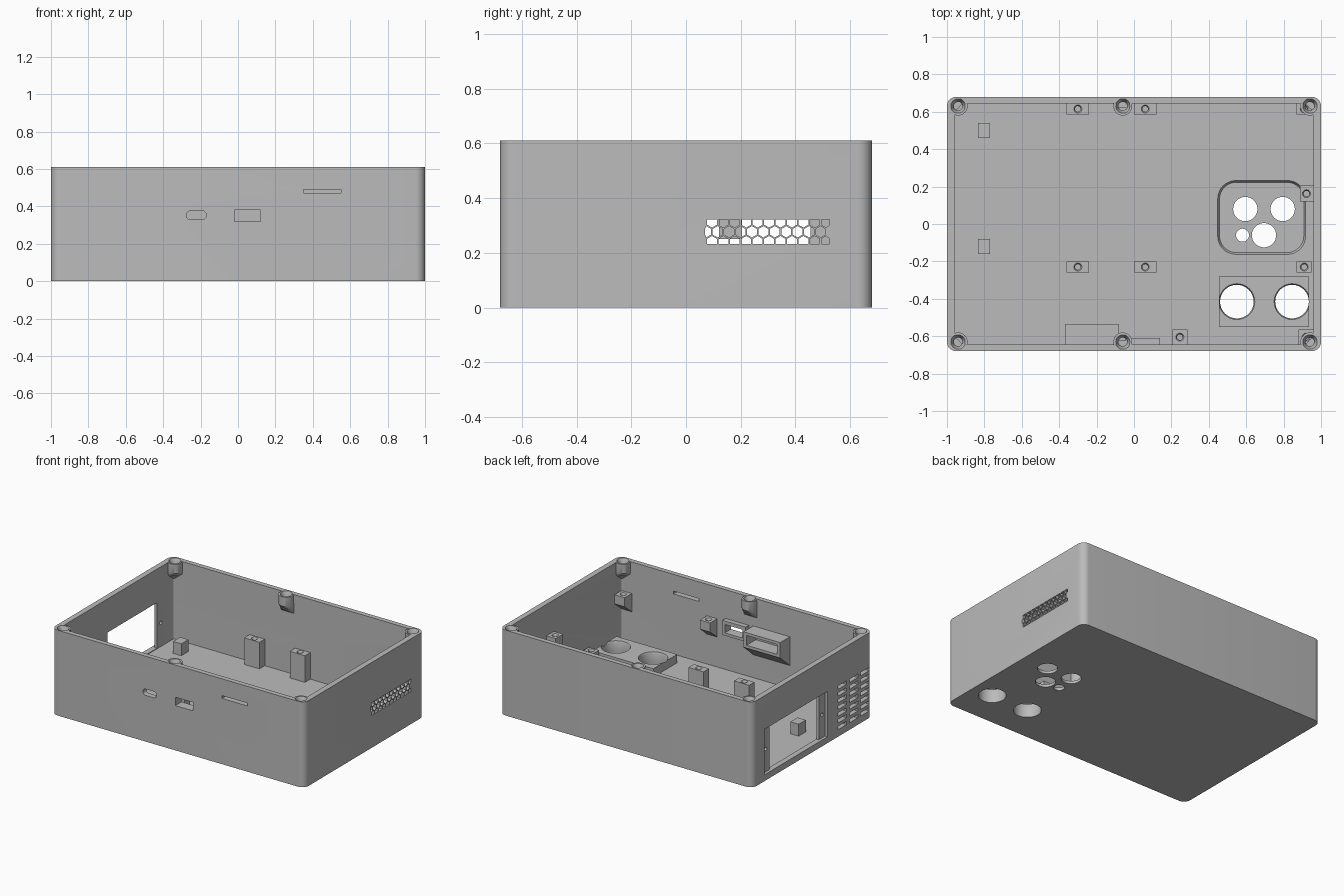
import bpy, bmesh, math

if "Cube" in bpy.data.objects:
    bpy.data.objects.remove(bpy.data.objects["Cube"])

grey = bpy.data.materials.new("grey plastic")
grey.use_nodes = True
grey.diffuse_color = (0.5, 0.5, 0.5, 1)
grey.node_tree.nodes["Principled BSDF"].inputs["Base Color"].default_value = (0.5, 0.5, 0.5, 1)

parts, cutters = [], []


def solid(name, *hulls, cutter=False):
    """One object made of one convex solid per point list."""
    bm = bmesh.new()
    for pts in hulls:
        verts = [bm.verts.new(p) for p in pts]
        out = bmesh.ops.convex_hull(bm, input=verts)
        junk = set(out["geom_interior"]) | set(out["geom_unused"])
        bmesh.ops.delete(bm, geom=[g for g in junk if isinstance(g, bmesh.types.BMVert)], context="VERTS")
    bmesh.ops.dissolve_limit(bm, angle_limit=0.01, verts=bm.verts, edges=bm.edges)
    bmesh.ops.recalc_face_normals(bm, faces=bm.faces)
    me = bpy.data.meshes.new(name)
    bm.to_mesh(me)
    bm.free()
    me.materials.append(grey)
    ob = bpy.data.objects.new(name, me)
    bpy.context.collection.objects.link(ob)
    ob.hide_render = cutter
    (cutters if cutter else parts).append(ob)
    return ob


def box(x0, x1, y0, y1, z0, z1):
    return [(x, y, z) for x in (x0, x1) for y in (y0, y1) for z in (z0, z1)]


def disc(x, y, r, z, n=32):
    return [(x + r * math.cos(a), y + r * math.sin(a), z) for a in (math.tau * i / n for i in range(n))]


def cone(x, y, z0, r0, z1, r1):
    return disc(x, y, r0, z0) + disc(x, y, r1, z1)


def rounded(x0, x1, y0, y1, r, z):
    pts = []
    for cx, cy, start in ((x1 - r, y1 - r, 0), (x0 + r, y1 - r, 1), (x0 + r, y0 + r, 2), (x1 - r, y0 + r, 3)):
        for i in range(9):
            a = (start + i / 8) * math.pi / 2
            pts.append((cx + r * math.cos(a), cy + r * math.sin(a), z))
    return pts


def cut(ob, tools):
    bpy.context.view_layer.objects.active = ob
    for tool in tools:
        mod = ob.modifiers.new("cut", "BOOLEAN")
        mod.operation, mod.solver, mod.object = "DIFFERENCE", "EXACT", tool
        bpy.ops.object.modifier_apply(modifier=mod.name)


def cutter(*hulls):
    return solid("cutter", *hulls, cutter=True)


# Outer shell and its cavity
H, FLOOR, WX, WY = 0.61, 0.04, 0.96, 0.645
shell = solid("enclosure_shell", rounded(-1, 1, -0.68, 0.68, 0.05, 0) + rounded(-1, 1, -0.68, 0.68, 0.05, H))
tools = [cutter(rounded(-WX, WX, -WY, WY, 0.012, FLOOR) + rounded(-WX, WX, -WY, WY, 0.012, 1))]

# Front ports: rounded slot, rectangle, thin slot
pill = [(x, y, z) for x, z, _ in rounded(-0.275, -0.17, 0.33, 0.375, 0.02, 0) for y in (-0.8, -0.58)]
port = cutter(box(-0.02, 0.12, -0.8, -0.5, 0.32, 0.38))
tools += [cutter(pill), port, cutter(box(0.35, 0.55, -0.8, -0.6, 0.47, 0.49))]

# Side window with outer recess and screw holes
tools.append(cutter(box(-1.1, -0.98, -0.17, 0.54, 0.045, 0.37)))
tools.append(cutter(box(-1.1, -0.9, -0.1, 0.455, 0.045, 0.37)))
tools.append(cutter(*[[(-1 + dz, y, z) for y, z, _ in disc(c, 0.21, 0.013, 0, 16) for dz in (-0.1, 0.1)]
                      for c in (0.5, -0.135)]))

# Ventilation slots beside the window
tools.append(cutter(*[box(-1.1, -0.9, y, y + 0.095, z, z + 0.024)
                      for y in (-0.385, -0.512, -0.64) for z in (0.05 + 0.048 * i for i in range(7))]))

# Honeycomb vent on the opposite side
cells = []
for row in (-1, 0, 1):
    for i in range(11):
        cy, cz = 0.074 + 0.0418 * (i + abs(row) / 2), 0.277 + 0.0362 * row
        cell = []
        for k in range(6):
            a = math.pi * (k / 3 + 1 / 6)
            y = min(max(cy + 0.0208 * math.cos(a), 0.07), 0.525)
            z = min(max(cz + 0.0208 * math.sin(a), 0.232), 0.322)
            cell += [(0.9, y, z), (1.1, y, z)]
        cells.append(cell)
tools.append(cutter(*cells))

# Lens pocket and round holes in the floor
tools.append(cutter(rounded(0.457, 0.908, -0.153, 0.223, 0.09, 0.02) + rounded(0.445, 0.92, -0.165, 0.235, 0.1, 0.045)))
tools.append(cutter(*[cone(x, y, -0.1, r, 0.1, r) for x, y, r in
                      ((0.595, 0.08, 0.065), (0.795, 0.08, 0.065), (0.58, -0.06, 0.035), (0.695, -0.06, 0.065))]))
barrels = cutter(*[cone(x, -0.415, -0.1, 0.09, 0.2, 0.09) for x in (0.55, 0.845)])
rims = cutter(*[cone(x, -0.415, 0.085, 0.09, 0.105, 0.098) for x in (0.55, 0.845)])
tools.append(barrels)
block = solid("barrel_block", box(0.455, 0.935, -0.55, -0.28, 0.03, 0.1))
cut(block, [barrels, rims])

# Lid screw bosses under the rim, tapering down into the walls
for sy in (-1, 1):
    for x in (-0.94, -0.06, 0.94):
        y = 0.63 * sy
        ring = [(px, max(-0.665, min(0.665, py))) for px, py, _ in disc(x, y, 0.05, 0)]
        pts = [(px, py, z) for px, py in ring for z in (0.54, 0.606)]
        if abs(x) > 0.5:
            s = math.copysign(1, x)
            pts += [(0.97 * s, 0.585 * sy, z) for z in (0.51, 0.606)]
            pts += [(0.895 * s, 0.66 * sy, z) for z in (0.51, 0.606)]
            pts.append((0.965 * s, 0.65 * sy, 0.46))
        else:
            pts += [(x + d, 0.65 * sy, 0.47) for d in (-0.05, 0.05)]
        boss = solid("lid_screw_boss", pts)
        holes = [cutter(cone(x, y, 0.5, 0.023, 0.7, 0.023)), cutter(cone(x, y, 0.575, 0.023, 0.615, 0.042))]
        cut(boss, holes)
        tools += holes


def drill(ob, x, y, top):
    cut(ob, [cutter(cone(x, y, top - 0.08, 0.015, top + 0.05, 0.015)),
             cutter(cone(x, y, top - 0.012, 0.015, top + 0.005, 0.024))])


# Board standoffs rising from the floor
for x, y, w, top in ((-0.3, 0.615, 0.06, 0.23), (0.06, 0.615, 0.06, 0.23), (-0.3, -0.23, 0.06, 0.23),
                     (0.06, -0.23, 0.06, 0.23), (0.91, -0.23, 0.04, 0.13), (0.91, 0.615, 0.04, 0.13)):
    post = solid("board_standoff", box(x - w, x + w, y - 0.03, y + 0.03, 0.03, top))
    drill(post, x, y, top)

# Small support blocks behind the window
for y in (0.5, -0.12):
    solid("window_support_block", box(-0.835, -0.77, y - 0.04, y + 0.04, 0.03, 0.125))

# Wall brackets with sloped undersides
for x in (0.245, 0.92):
    pts = box(x - 0.04, x + 0.04, -0.65, -0.565, 0.32, 0.385)
    bracket = solid("wall_bracket", pts + [(x + d, -0.65, 0.25) for d in (-0.04, 0.04)])
    drill(bracket, x, -0.605, 0.385)
bracket = solid("wall_bracket", box(0.887, 0.965, 0.12, 0.205, 0.32, 0.385) + [(0.965, y, 0.25) for y in (0.12, 0.205)])
drill(bracket, 0.922, 0.162, 0.385)

# Socket housings inside the front wall
housing = solid("socket_housing", box(-0.37, -0.08, -0.65, -0.535, 0.3, 0.41) + [(x, -0.65, 0.2) for x in (-0.37, -0.08)])
cut(housing, [cutter(box(-0.345, -0.105, -0.64, -0.5, 0.32, 0.39)), tools[1]])
frame = solid("port_frame", box(-0.045, 0.14, -0.65, -0.61, 0.3, 0.405))
cut(frame, [port])

cut(shell, tools)

# Clean up cutters and finish shading
for ob in cutters:
    bpy.data.objects.remove(ob)
bpy.ops.object.select_all(action="DESELECT")
for ob in parts:
    ob.select_set(True)
bpy.context.view_layer.objects.active = shell
bpy.ops.object.shade_smooth_by_angle(angle=math.radians(30))
